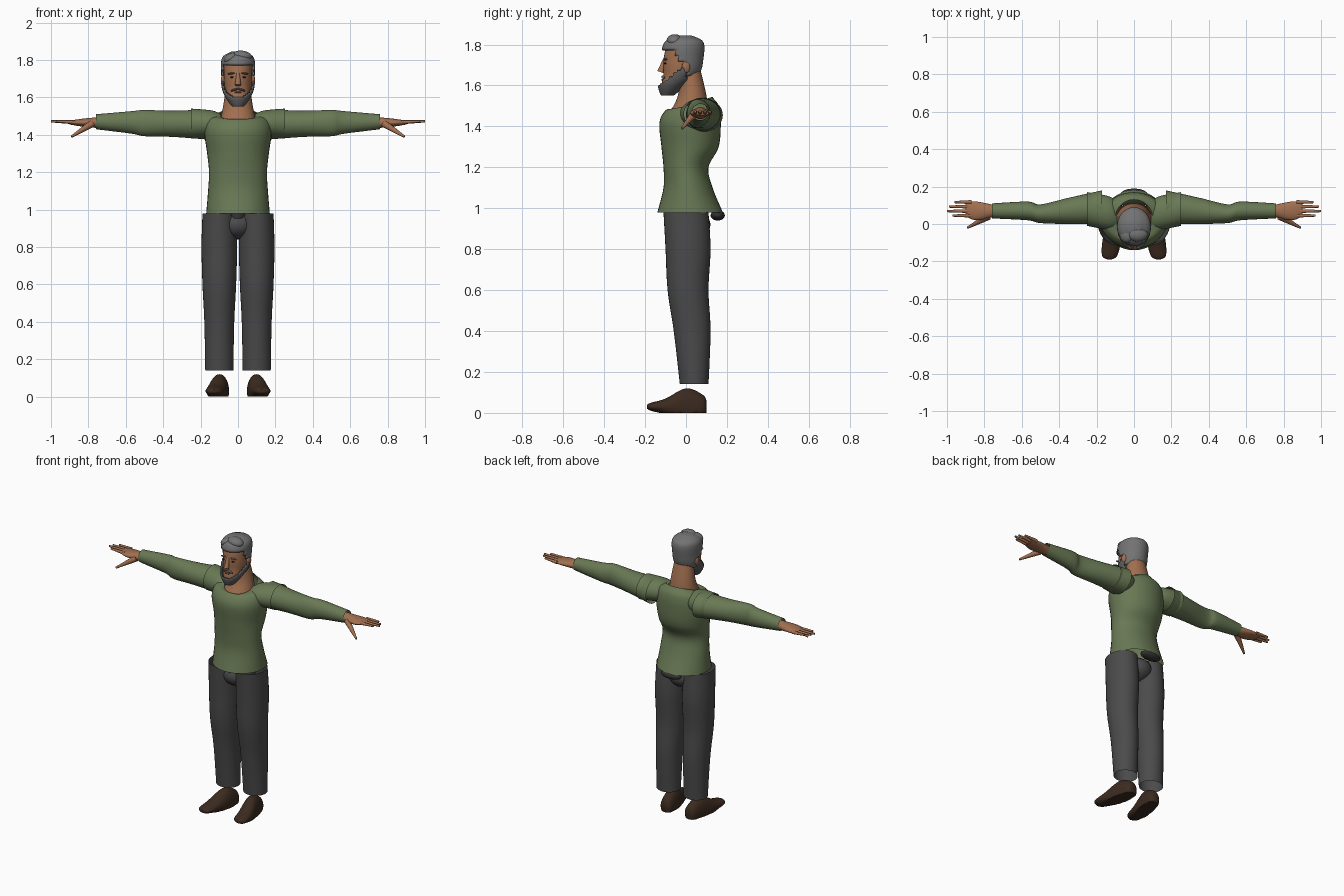
import bpy
import bmesh
import math
from mathutils import Matrix, Vector

default_cube = bpy.data.objects.get("Cube")
if default_cube:
    bpy.data.objects.remove(default_cube, do_unlink=True)


def make_material(name, red, green, blue):
    material = bpy.data.materials.new(name)
    material.use_nodes = True
    colour = (red, green, blue, 1)
    material.diffuse_color = colour
    for node in material.node_tree.nodes:
        if node.type == "BSDF_PRINCIPLED":
            node.inputs["Base Color"].default_value = colour
    return material


SHIRT = make_material("olive_green_knit", .14, .19, .09)
TROUSERS = make_material("charcoal_cloth", .07, .07, .07)
LINING = make_material("dark_lining", .03, .03, .03)
SKIN = make_material("tan_skin", .36, .16, .08)
LIPS = make_material("lip_brown", .22, .08, .05)
LEATHER = make_material("brown_leather", .045, .024, .014)
HAIR = make_material("grey_hair", .17, .17, .17)
BEARD = make_material("dark_grey_beard", .11, .11, .11)
EYES = make_material("dark_eye", .02, .015, .01)

parts = []


def finish(name, bm, material):
    """Turn a bmesh into an object of one colour."""
    bmesh.ops.recalc_face_normals(bm, faces=bm.faces)
    mesh = bpy.data.meshes.new(name)
    bm.to_mesh(mesh)
    bm.free()
    mesh.materials.append(material)
    part = bpy.data.objects.new(name, mesh)
    bpy.context.collection.objects.link(part)
    parts.append(part)
    return part


def resample(rings, steps):
    """Pass a smooth curve through the ring values."""
    last = len(rings) - 1
    for i in range(last):
        before, start = rings[max(i - 1, 0)], rings[i]
        end, after = rings[i + 1], rings[min(i + 2, last)]
        for k in range(steps):
            t = k / steps
            yield [q + t / 2 * (r - p + t * (2 * p - 5 * q + 4 * r - s
                                             + t * (3 * (q - r) + s - p)))
                   for p, q, r, s in zip(before, start, end, after)]
    yield rings[last]


def loft(name, material, rings, axis="z", fixed=0, rise=0, tilt=0, grow=0,
         side=1, sides=36, steps=6, caps=True, keep=None):
    """Skin oval rings (position, centre, radius, radius) along an axis.
    The other centre is fixed, or rises evenly along the length."""
    bm = bmesh.new()
    loops = []
    count = steps * (len(rings) - 1)
    for i, (pos, centre, first, second) in enumerate(resample(rings, steps)):
        t = i / count
        other = fixed + rise * t
        loop = []
        for k in range(sides):
            angle = math.tau * k / sides
            a = (first + grow) * math.cos(angle)
            b = (second + grow) * math.sin(angle)
            along = pos + grow * t + tilt * math.sin(angle) * t ** 6
            if axis == "z":
                point = (other + a, centre + b, along)
            elif axis == "x":
                point = (along, centre + a, other + b)
            else:
                point = (centre + a, along, max(other + b, 0))
            loop.append(bm.verts.new((side * point[0], point[1], point[2])))
        loops.append(loop)
    for low, high in zip(loops, loops[1:]):
        for k in range(sides):
            j = (k + 1) % sides
            bm.faces.new((low[k], low[j], high[j], high[k]))
    if caps:
        bm.faces.new(loops[0])
        bm.faces.new(loops[-1])
    if keep:
        unwanted = [f for f in bm.faces if not keep(f.calc_center_median())]
        bmesh.ops.delete(bm, geom=unwanted, context="FACES")
    return finish(name, bm, material)


def blob(name, material, place, size, turn=0):
    """Ellipsoid, turned about the front-back axis."""
    bm = bmesh.new()
    matrix = (Matrix.Translation(Vector(place)) @ Matrix.Rotation(turn, 4, "Y")
              @ Matrix.Diagonal((*size, 1)))
    bmesh.ops.create_uvsphere(bm, u_segments=16, v_segments=10, radius=1, matrix=matrix)
    finish(name, bm, material)


def rod(name, material, start, end, start_radius, end_radius):
    """Tapered round bar between two points."""
    bm = bmesh.new()
    start, end = Vector(start), Vector(end)
    direction = end - start
    turn = direction.to_track_quat("Z", "Y").to_matrix().to_4x4()
    bmesh.ops.create_cone(bm, cap_ends=True, segments=14, radius1=start_radius,
                          radius2=end_radius, depth=direction.length,
                          matrix=Matrix.Translation((start + end) / 2) @ turn)
    finish(name, bm, material)


# Jumper body, open at the hem and the neck, with a dipping neckline
loft("jumper_body", SHIRT, [
    (.98, .02, .17, .16), (1.1, .01, .16, .12), (1.2, 0, .155, .11),
    (1.3, .02, .165, .14), (1.42, .02, .18, .15), (1.49, .03, .16, .13),
    (1.51, .03, .1, .1)], tilt=.035, caps=False)

# Seat and front panel between the trouser legs, lining behind the waist
blob("trouser_seat", TROUSERS, (0, .01, .92), (.1, .11, .08))
rod("front_panel", TROUSERS, (0, -.06, .9), (0, -.06, 1), .003, .055)
blob("waist_lining", LINING, (0, .155, .965), (.075, .035, .025))

# Neck and head
loft("neck", SKIN, [(1.45, .01, .1, .1), (1.55, .03, .08, .07), (1.68, .02, .06, .05)])
HEAD = [(1.56, -.09, .02, .02), (1.6, -.07, .05, .05), (1.65, -.03, .07, .08),
        (1.72, -.02, .075, .09), (1.8, -.01, .07, .08), (1.83, -.01, .02, .02)]
loft("head", SKIN, HEAD)
rod("nose", SKIN, (0, -.1, 1.74), (0, -.124, 1.665), .007, .017)
blob("lips", LIPS, (0, -.113, 1.627), (.018, .008, .005))


# Hair and beard are thicker copies of the head, cut along the hairlines
def in_hair(p):
    if p.y > 0:
        return p.z > 1.65
    return p.z > (1.72 if p.y > -.045 else 1.78)


def in_beard(p):
    return p.y < 0 and p.z < 1.7 + .8 * p.y


hair = loft("hair", HAIR, HEAD, grow=.015, keep=in_hair)
beard = loft("beard", BEARD, HEAD, grow=.007, keep=in_beard)
for shell in (hair, beard):
    shell.modifiers.new("thickness", "SOLIDIFY").thickness = .01
blob("hair_quiff_high", HAIR, (.02, -.055, 1.82), (.055, .04, .03), .1)
blob("hair_quiff_low", HAIR, (-.04, -.06, 1.81), (.04, .04, .025), -.5)

for side, label in ((1, "left"), (-1, "right")):
    # Face details
    blob(label + "_ear", SKIN, (side * .08, 0, 1.69), (.012, .02, .03))
    blob(label + "_eye", EYES, (side * .03, -.1, 1.708), (.013, .007, .005))
    blob(label + "_eyebrow", BEARD, (side * .034, -.1, 1.728),
         (.023, .01, .005), side * .1)
    blob(label + "_moustache", BEARD, (side * .018, -.11, 1.641),
         (.023, .01, .006), side * .3)

    # Shoulder cap and sleeve, open at the cuff
    loft(label + "_shoulder", SHIRT, [
        (.09, .05, .07, .05), (.14, .06, .09, .07), (.25, .08, .09, .08)],
        axis="x", fixed=1.46, side=side, caps=False)
    loft(label + "_sleeve", SHIRT, [
        (.17, .09, .09, .08), (.35, .07, .07, .07), (.5, .055, .05, .07),
        (.57, .07, .05, .06), (.76, .07, .04, .04)],
        axis="x", fixed=1.455, rise=.015, side=side, caps=False)

    # Hand
    loft(label + "_palm", SKIN, [
        (.74, .07, .03, .03), (.84, .07, .05, .02), (.9, .08, .04, .01)],
        axis="x", fixed=1.465, side=side)
    tips = {"index": .97, "middle": 1, "ring": .99, "little": .96}
    for i, (finger, tip) in enumerate(tips.items()):
        y = .045 + .024 * i
        rod(label + "_" + finger + "_finger", SKIN,
            (side * .87, y, 1.467), (side * tip, y, 1.472), .011, .006)
    rod(label + "_thumb", SKIN, (side * .78, .04, 1.46), (side * .89, -.02, 1.39), .02, .006)

    # Trouser leg, open at the waist and the ankle
    loft(label + "_trouser_leg", TROUSERS, [
        (.14, .04, .075, .07), (.4, .03, .08, .09), (.6, .01, .09, .1),
        (.8, .01, .095, .11), (.98, 0, .09, .11)],
        fixed=.1, side=side, caps=False)

    # Shoe with a flat sole
    loft(label + "_shoe", LEATHER, [
        (-.19, .13, .01, .01), (-.17, .13, .04, .02), (-.1, .12, .05, .04),
        (0, .1, .05, .09), (.08, .09, .04, .06), (.1, .09, .02, .03)],
        axis="y", fixed=.03, side=side)

# Smooth shading with crisp edges
bpy.ops.object.select_all(action="DESELECT")
for part in parts:
    part.select_set(True)
bpy.context.view_layer.objects.active = parts[0]
bpy.ops.object.shade_smooth_by_angle(angle=math.radians(50))
